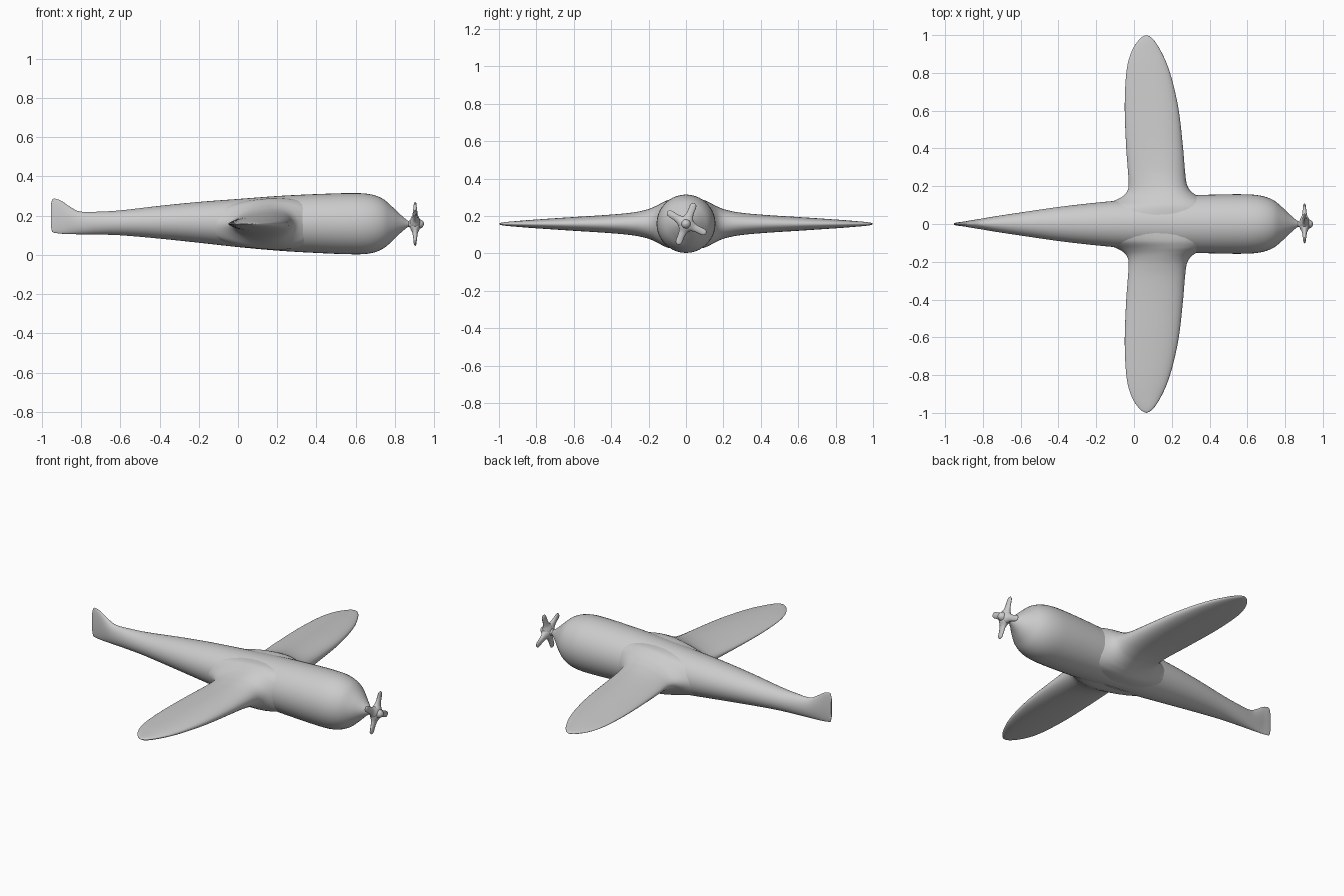
import bpy, bmesh, math
from mathutils import Vector, Matrix

cube = bpy.data.objects.get("Cube")
if cube:
    bpy.data.objects.remove(cube)

grey = bpy.data.materials.new("plain grey")
grey.use_nodes = True
GREY = (0.6, 0.6, 0.6, 1)
grey.diffuse_color = GREY
grey.node_tree.nodes["Principled BSDF"].inputs["Base Color"].default_value = GREY

MID = 0.158  # height of the wing and propeller axis


def spline(rows, steps):
    """Smoothly interpolate between the section rows."""
    rows = [Vector(r) for r in rows]
    out = []
    for i in range(len(rows) - 1):
        p1, p2 = rows[i], rows[i + 1]
        p0 = rows[i - 1] if i else p1 * 2 - p2
        p3 = rows[i + 2] if i + 2 < len(rows) else p2 * 2 - p1
        m1 = (p2 - p0) * ((p2[0] - p1[0]) / (p2[0] - p0[0]))
        m2 = (p3 - p1) * ((p2[0] - p1[0]) / (p3[0] - p1[0]))
        for s in range(steps):
            t = s / steps
            out.append(p1 * (2*t**3 - 3*t**2 + 1) + m1 * (t**3 - 2*t**2 + t)
                       + p2 * (3*t**2 - 2*t**3) + m2 * (t**3 - t**2))
    return out + [rows[-1]]


def loft(name, rows, place, sides=40, steps=5, taper=0.0):
    """Rows are (position, a_min, a_max, b_min, b_max); place maps (t, a, b) to space."""
    bm = bmesh.new()
    rings = []
    for t, a0, a1, b0, b1 in spline(rows, steps):
        ring = []
        for k in range(sides):
            ang = 2 * math.pi * k / sides
            c, s = math.cos(ang), math.sin(ang)
            s *= (1 + taper * c) / (1 + taper * taper / 2)
            ring.append(bm.verts.new(place(t, (a0 + a1 + (a1 - a0) * c) / 2,
                                           (b0 + b1 + (b1 - b0) * s) / 2)))
        rings.append(ring)
    for r, q in zip(rings, rings[1:]):
        for k in range(sides):
            j = (k + 1) % sides
            bm.faces.new((r[k], r[j], q[j], q[k]))
    bm.faces.new(rings[0])
    bm.faces.new(rings[-1])
    bmesh.ops.recalc_face_normals(bm, faces=bm.faces)
    mesh = bpy.data.meshes.new(name)
    bm.to_mesh(mesh)
    bm.free()
    mesh.materials.append(grey)
    obj = bpy.data.objects.new(name, mesh)
    bpy.context.collection.objects.link(obj)
    bpy.ops.object.select_all(action="DESELECT")
    obj.select_set(True)
    bpy.context.view_layer.objects.active = obj
    bpy.ops.object.shade_smooth_by_angle(angle=math.radians(50))
    return obj


# Fuselage with the upswept tail fin: position, half width, bottom, top
body = [(-.953, .004, .14, .26), (-.947, .006, .118, .282), (-.93, .009, .112, .286),
        (-.9, .013, .108, .275), (-.86, .02, .106, .248), (-.81, .028, .105, .222),
        (-.72, .043, .104, .22), (-.6, .061, .1, .227), (-.4, .09, .083, .25),
        (-.2, .113, .062, .27), (0, .131, .04, .285), (.2, .147, .022, .3),
        (.4, .155, .01, .31), (.6, .157, .003, .315), (.68, .148, .009, .308),
        (.74, .125, .032, .285), (.79, .084, .074, .242), (.83, .046, .113, .204),
        (.87, .014, .144, .172), (.89, .012, .146, .17)]
loft("fuselage", [(x, -w, w, lo, hi) for x, w, lo, hi in body],
     lambda t, a, b: (t, a, b))

# Wings with flared roots: position, trailing edge, leading edge, half thickness
wing = [(.03, -.3, .5, .133), (.09, -.2, .44, .13), (.125, -.1, .385, .116),
        (.15, -.055, .335, .102), (.175, -.035, .3, .09), (.21, -.028, .28, .077),
        (.28, -.032, .27, .062), (.4, -.041, .26, .05), (.6, -.049, .237, .037),
        (.75, -.045, .205, .027), (.85, -.033, .173, .02), (.92, -.01, .14, .014),
        (.965, .018, .112, .01), (.99, .042, .088, .006), (1, .064, .068, .001)]
wings = loft("wings", [(y, lo, hi, MID - h, MID + h) for y, lo, hi, h in wing],
             lambda t, a, b: (a, t, b), taper=.3)
mirror = wings.modifiers.new("other side", "MIRROR")
mirror.use_axis = (False, True, False)
mirror.use_mirror_merge = False

# Propeller hub
hub = [(.86, .013), (.875, .017), (.89, .029), (.91, .032), (.925, .025),
       (.938, .019), (.945, .011), (.949, .001)]
loft("propeller_hub", [(x, -r, r, MID - r, MID + r) for x, r in hub],
     lambda t, a, b: (t, a, b), sides=24, steps=3)

# Propeller blades: radius, half width, half depth
blade = [(0, .036, .03), (.025, .032, .024), (.045, .022, .015), (.07, .018, .011),
         (.095, .018, .008), (.112, .014, .006), (.12, .002, .001)]
for i, angle in enumerate((68, 147, 248, 335)):
    turn = Matrix.Rotation(math.radians(angle), 3, "X")
    loft(f"propeller_blade_{i + 1}", [(r, -w, w, -d, d) for r, w, d in blade],
         lambda t, a, b: turn @ Vector((b, t, a)) + Vector((.903, 0, MID)),
         sides=20, steps=3)
